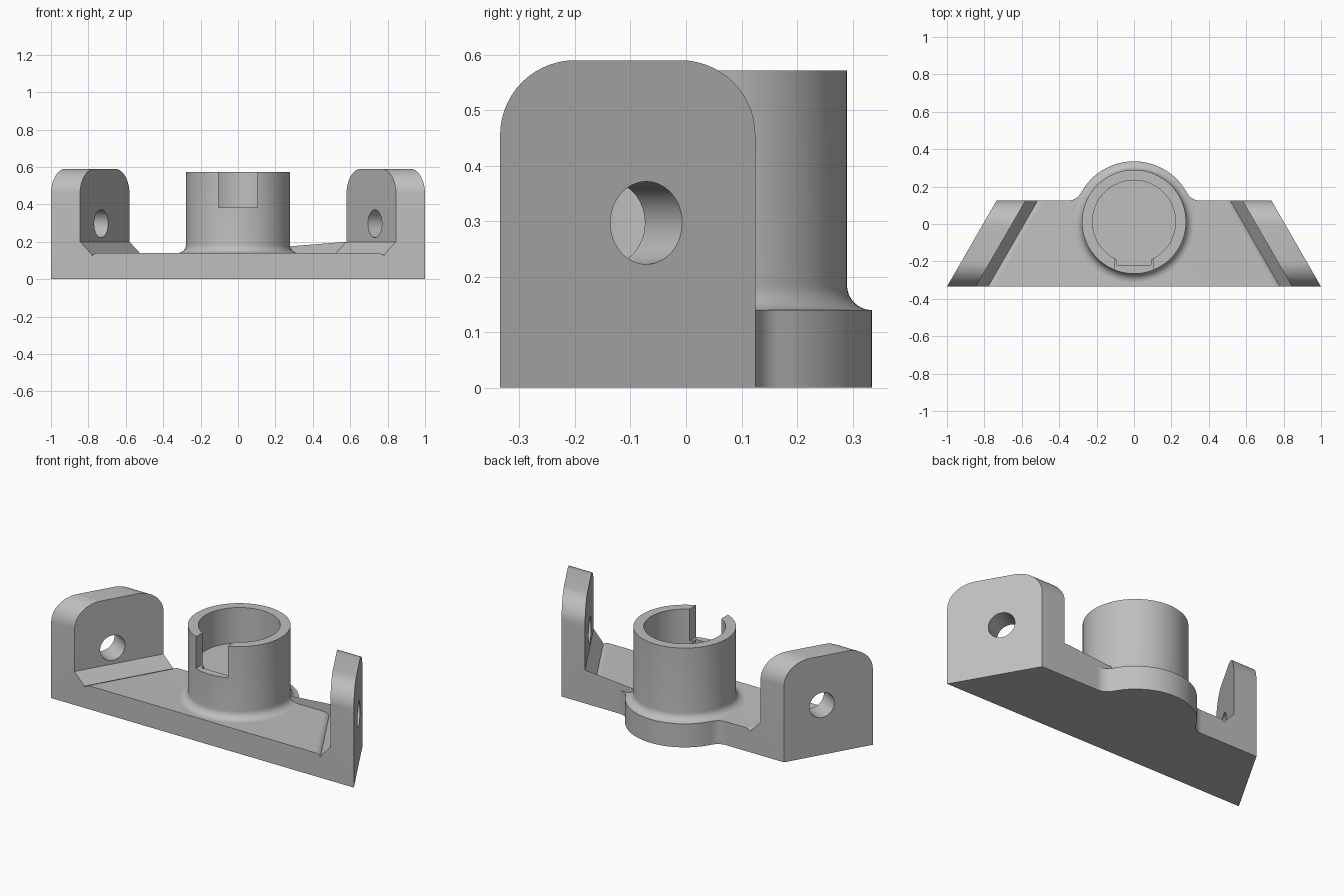
import bpy, bmesh, math
from mathutils import Vector, Matrix

cube = bpy.data.objects.get("Cube")
if cube:
    bpy.data.objects.remove(cube, do_unlink=True)

GREY = (0.52, 0.52, 0.52, 1.0)
mat = bpy.data.materials.new("plain_grey")
mat.use_nodes = True
mat.diffuse_color = GREY
mat.node_tree.nodes["Principled BSDF"].inputs["Base Color"].default_value = GREY

# Main dimensions
FRONT, BACK = -0.335, 0.125
SHEAR = 0.265                 # how far each end leans in from front to back
DECK, LUG_TOP = 0.14, 0.59
BOSS_Y, BOSS_R, BORE_R, FLANGE_R = 0.012, 0.278, 0.222, 0.323
BOSS_TOP, BORE_FLOOR, SLOT_FLOOR = 0.572, 0.36, 0.382


def make_object(name, bm):
    bmesh.ops.recalc_face_normals(bm, faces=bm.faces[:])
    mesh = bpy.data.meshes.new(name)
    bm.to_mesh(mesh)
    bm.free()
    mesh.materials.append(mat)
    obj = bpy.data.objects.new(name, mesh)
    bpy.context.collection.objects.link(obj)
    return obj


def loft(name, start, end):
    """Closed solid between two matching loops of points."""
    bm = bmesh.new()
    a = [bm.verts.new(p) for p in start]
    b = [bm.verts.new(p) for p in end]
    bm.faces.new(a)
    bm.faces.new(b[::-1])
    for i in range(len(a)):
        j = (i + 1) % len(a)
        bm.faces.new((a[i], b[i], b[j], a[j]))
    return bm


def arc(cx, cy, r, a0, a1, n):
    return [(cx + r * math.cos(a0 + (a1 - a0) * i / n),
             cy + r * math.sin(a0 + (a1 - a0) * i / n)) for i in range(n + 1)]


def box_cutter(half_x, y0, y1, z0, z1):
    bm = bmesh.new()
    bmesh.ops.create_cube(bm, size=1, matrix=Matrix.Translation(
        (0, (y0 + y1) / 2, (z0 + z1) / 2)) @ Matrix.Diagonal((2 * half_x, y1 - y0, z1 - z0, 1)))
    return make_object("cutter", bm)


def activate(obj):
    bpy.ops.object.select_all(action='DESELECT')
    obj.select_set(True)
    bpy.context.view_layer.objects.active = obj


def cut(obj, cutter):
    activate(obj)
    cutter.hide_render = True
    mod = obj.modifiers.new("cut", 'BOOLEAN')
    mod.operation, mod.solver, mod.object = 'DIFFERENCE', 'EXACT', cutter
    bpy.ops.object.modifier_apply(modifier=mod.name)
    bpy.data.objects.remove(cutter, do_unlink=True)


def smooth(obj):
    activate(obj)
    bpy.ops.object.shade_smooth_by_angle(angle=math.radians(30))


# Plate with both lugs: one mirrored section, leaning inward towards the back
groove = arc(0.812, DECK, 0.033, math.radians(-45), -math.pi, 8)
lip = arc(0.745, DECK - 0.05, 0.05, math.pi / 2, math.pi / 4, 4)
half = [(1, 0), (1, LUG_TOP), (0.845, LUG_TOP), (0.845, 0.2)]
half += [(min(x, 0.845), z) for x, z in groove[::-1]][1:] + lip[::-1]
section = half + [(-x, z) for x, z in half[::-1]]
front_loop = [(x, FRONT, z) for x, z in section]
back_loop = [(x - math.copysign(SHEAR, x), BACK, z) for x, z in section]
bm = loft("plate", front_loop, back_loop)

# Round the upper corners of the lugs
corners = [e for e in bm.edges
           if all(v.co.z > LUG_TOP - 0.001 for v in e.verts)
           and abs(e.verts[0].co.y - e.verts[1].co.y) < 0.001]
bmesh.ops.recalc_face_normals(bm, faces=bm.faces[:])
bmesh.ops.bevel(bm, geom=corners, offset=0.135, offset_type='OFFSET',
                segments=14, profile=0.5, affect='EDGES', clamp_overlap=False)
plate = make_object("mounting_plate_with_lugs", bm)

# Cross holes, square to the slanted lug faces
for side in (1, -1):
    axis = Vector((side * math.cos(math.pi / 6), 0.5, 0))
    bm = bmesh.new()
    bmesh.ops.create_cone(bm, cap_ends=True, segments=48, radius1=0.0745, radius2=0.0745,
                          depth=0.4, matrix=Matrix.Translation((side * 0.79, -0.105, 0.297))
                          @ axis.to_track_quat('Z', 'Y').to_matrix().to_4x4())
    cut(plate, make_object("cutter", bm))
smooth(plate)

# Rounded rear flange, blended into the plate's back edge
blend = 0.08
dy = BACK + blend - BOSS_Y
dx = math.sqrt((FLANGE_R + blend) ** 2 - dy ** 2)
angle = math.atan2(dy, dx)
outline = arc(dx, BACK + blend, blend, -math.pi / 2, angle - math.pi, 10)
outline += arc(0, BOSS_Y, FLANGE_R, angle, math.pi / 2, 18)[1:]
outline += [(-x, y) for x, y in outline[-2::-1]]
flange = make_object("rear_flange", loft("flange", [(x, y, 0) for x, y in outline],
                                         [(x, y, DECK) for x, y in outline]))
smooth(flange)

# Round socket with a flared foot, spun from its half section
flare = FLANGE_R - BOSS_R
profile = [(0, 0.1), (0.25, 0.1)]
profile += arc(FLANGE_R, DECK + flare, flare, -math.pi / 2, -math.pi, 8)
profile += [(BOSS_R, BOSS_TOP), (BORE_R, BOSS_TOP), (BORE_R, BORE_FLOOR), (0, BORE_FLOOR)]
bm = bmesh.new()
verts = [bm.verts.new((r, BOSS_Y, z)) for r, z in profile]
edges = [bm.edges.new(pair) for pair in zip(verts, verts[1:])]
bmesh.ops.spin(bm, geom=verts + edges, cent=(0, BOSS_Y, 0), axis=(0, 0, 1),
               angle=2 * math.pi, steps=80, use_duplicate=False)
bmesh.ops.remove_doubles(bm, verts=bm.verts[:], dist=0.0001)
socket = make_object("round_socket", bm)

# Front slot and the shallow step just inside it
cut(socket, box_cutter(0.105, -0.4, -0.12, SLOT_FLOOR, 0.7))
cut(socket, box_cutter(0.09, -0.22, -0.12, BORE_FLOOR, 0.5))
smooth(socket)
